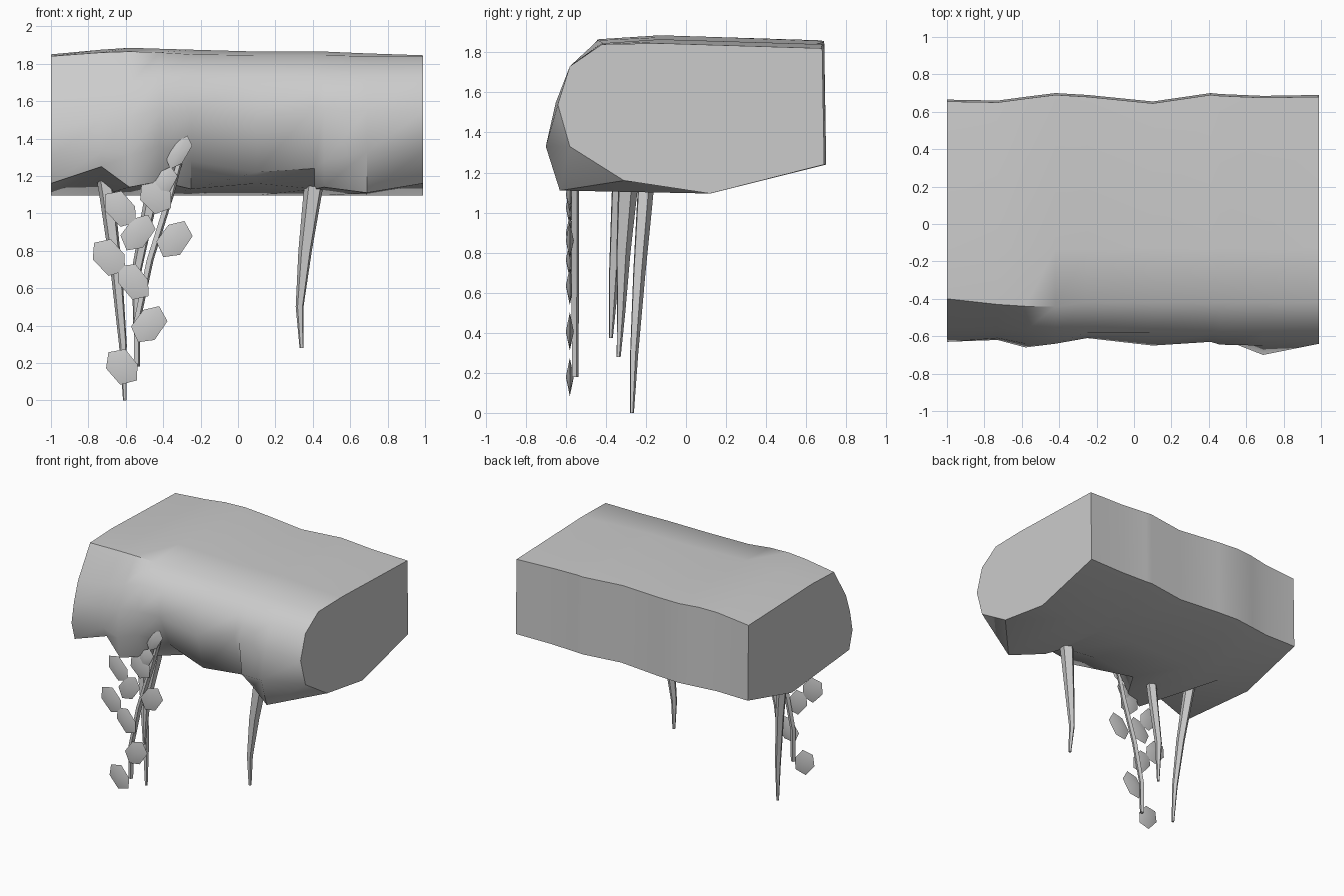
import bpy, bmesh, math
from mathutils import Vector


def finish(name, bm, angle):
    bmesh.ops.recalc_face_normals(bm, faces=bm.faces[:])
    me = bpy.data.meshes.new(name)
    bm.to_mesh(me)
    bm.free()
    ob = bpy.data.objects.new(name, me)
    bpy.context.collection.objects.link(ob)
    bpy.ops.object.select_all(action='DESELECT')
    ob.select_set(True)
    bpy.context.view_layer.objects.active = ob
    bpy.ops.object.shade_smooth_by_angle(angle=math.radians(angle))
    return ob


def loft(name, rings, angle):
    bm = bmesh.new()
    loops = [[bm.verts.new(p) for p in r] for r in rings]
    n = len(loops[0])
    for a, b in zip(loops, loops[1:]):
        for i in range(n):
            j = (i + 1) % n
            bm.faces.new((a[i], a[j], b[j], b[i]))
    bm.faces.new(loops[0])
    bm.faces.new(loops[-1])
    return finish(name, bm, angle)


# Rock ledge: x, back y, crest z, then front profile (y, z) from underside to top edge
stations = [
    (-1.00, .665, 1.85, (-.59, 1.16), (-.63, 1.30), (-.60, 1.45), (-.55, 1.60), (-.40, 1.84)),
    (-.73, .66, 1.875, (-.58, 1.25), (-.62, 1.33), (-.61, 1.50), (-.56, 1.65), (-.43, 1.86)),
    (-.58, .68, 1.885, (-.63, 1.14), (-.66, 1.31), (-.64, 1.52), (-.57, 1.69), (-.44, 1.865)),
    (-.42, .70, 1.88, (-.57, 1.17), (-.63, 1.36), (-.64, 1.55), (-.58, 1.73), (-.44, 1.86)),
    (-.25, .69, 1.875, (-.31, 1.13), (-.49, 1.28), (-.61, 1.54), (-.58, 1.73), (-.42, 1.85)),
    (.10, .655, 1.865, (-.31, 1.16), (-.57, 1.22), (-.65, 1.50), (-.58, 1.73), (-.42, 1.845)),
    (.41, .70, 1.865, (-.31, 1.13), (-.54, 1.24), (-.63, 1.57), (-.58, 1.73), (-.42, 1.845)),
    (.46, .695, 1.865, (-.48, 1.14), (-.61, 1.28), (-.645, 1.56), (-.58, 1.73), (-.42, 1.845)),
    (.69, .685, 1.855, (-.63, 1.11), (-.70, 1.33), (-.65, 1.55), (-.58, 1.73), (-.42, 1.84)),
    (.99, .69, 1.845, (-.31, 1.16), (-.58, 1.33), (-.64, 1.54), (-.58, 1.73), (-.42, 1.84)),
]
rings = []
for x, back, crest, *front in stations:
    prof = [(back - .01, crest - .025), (back, 1.24), (.12, 1.095)] + front + [(-.13, crest)]
    rings.append([(x, y, z) for y, z in prof])
loft("rock_ledge", rings, 45)


# Tapered hanging strands: path points (x, y, z, radius)
def strand(name, path, sides):
    rings = []
    for x, y, z, r in path:
        rings.append([(x + r * math.cos(2 * math.pi * k / sides + .4),
                       y + r * math.sin(2 * math.pi * k / sides + .4), z)
                      for k in range(sides)])
    loft(name, rings, 30)


strand("root_right", [(.415, -.29, 1.20, .055), (.40, -.295, 1.10, .052), (.36, -.315, .80, .038),
                      (.33, -.325, .50, .022), (.34, -.337, .28, .011)], 5)
strand("root_left", [(-.715, -.20, 1.20, .045), (-.70, -.205, 1.10, .043), (-.65, -.235, .70, .033),
                     (-.615, -.26, .30, .022), (-.605, -.27, 0, .01)], 5)
strand("root_middle", [(-.44, -.33, 1.22, .042), (-.47, -.34, 1.05, .038),
                       (-.54, -.36, .70, .028), (-.55, -.375, .375, .01)], 5)
strand("vine_stem", [(-.30, -.545, 1.32, .016), (-.36, -.553, 1.10, .02), (-.47, -.553, .75, .02),
                     (-.54, -.553, .42, .019), (-.54, -.553, .18, .017)], 4)


# Vine leaves: x, z, tilt in degrees, length, width
leaves = [
    (-.62, .18, -55, .21, .15), (-.475, .405, 50, .22, .15), (-.56, .635, -55, .22, .14),
    (-.69, .765, -52, .22, .15), (-.34, .86, 50, .22, .15), (-.535, .895, 50, .22, .14),
    (-.63, 1.025, -52, .22, .14), (-.44, 1.09, -50, .20, .15), (-.39, 1.17, 58, .17, .10),
    (-.315, 1.325, 56, .20, .09),
]
outline = [(.5, .15), (.18, .5), (-.32, .45), (-.5, -.1), (-.2, -.5), (.35, -.42)]
for i, (x, z, tilt, length, width) in enumerate(leaves):
    bm = bmesh.new()
    c, s = math.cos(math.radians(tilt)), math.sin(math.radians(tilt))
    rim = [bm.verts.new((x + u * length * c - v * width * s, -.58,
                         z + u * length * s + v * width * c)) for u, v in outline]
    for dy in (-.02, .02):
        tip = bm.verts.new((x, -.58 + dy, z))
        for k in range(6):
            bm.faces.new((rim[k], rim[(k + 1) % 6], tip))
    finish(f"vine_leaf_{i + 1}", bm, 30)
